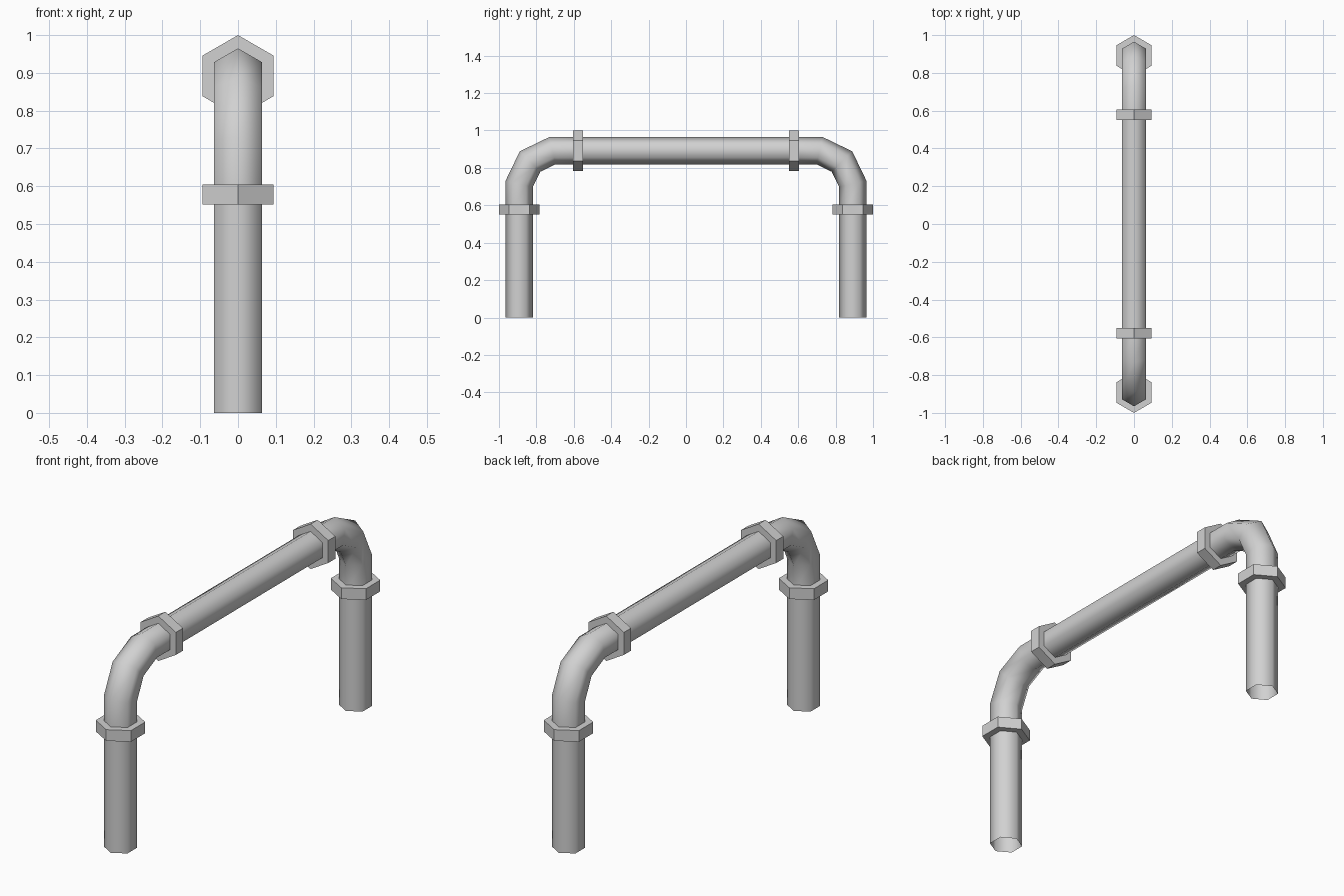
import bpy, bmesh
from math import sin, cos, pi
from mathutils import Vector

cube = bpy.data.objects.get("Cube")
if cube:
    bpy.data.objects.remove(cube, do_unlink=True)

grey = bpy.data.materials.new("Pipe grey")
grey.use_nodes = True
colour = (0.64, 0.64, 0.64, 1)
grey.diffuse_color = colour
grey.node_tree.nodes["Principled BSDF"].inputs["Base Color"].default_value = colour

SIDES = 6
PIPE_R, NUT_R = 0.073, 0.108
AXIS = 0.892       # centre line of the legs (y) and of the crossbar (z)
JOINT = 0.578      # middle of every nut


def hex_tube(name, path, radius, capped=False):
    """Sweep a hexagon along (y, z) points with mitred corners."""
    pts = [Vector((0, y, z)) for y, z in path]
    across = Vector((1, 0, 0))
    bm = bmesh.new()
    rings = []
    for i, p in enumerate(pts):
        before = (p - pts[i - 1]).normalized() if i else None
        after = (pts[i + 1] - p).normalized() if i + 1 < len(pts) else None
        d_in, d_out = before or after, after or before
        tangent = (d_in + d_out).normalized()
        up = across.cross(tangent) / tangent.dot(d_in)
        rings.append([bm.verts.new(p + radius * (sin(a) * across + cos(a) * up))
                      for a in (2 * pi * k / SIDES for k in range(SIDES))])
    for r0, r1 in zip(rings, rings[1:]):
        for k in range(SIDES):
            n = (k + 1) % SIDES
            bm.faces.new((r0[k], r0[n], r1[n], r1[k]))
    if capped:
        bm.faces.new(rings[0])
        bm.faces.new(rings[-1])
    bmesh.ops.recalc_face_normals(bm, faces=bm.faces)
    # Make sure open tubes face outwards
    face = bm.faces[0]
    mid = (pts[0] + pts[1]) / 2
    if face.normal.dot(face.calc_center_median() - mid) < 0:
        bmesh.ops.reverse_faces(bm, faces=bm.faces)
    for f in bm.faces:
        f.smooth = len(f.verts) == 4 and not capped
    mesh = bpy.data.meshes.new(name)
    bm.to_mesh(mesh)
    bm.free()
    mesh.materials.append(grey)
    obj = bpy.data.objects.new(name, mesh)
    bpy.context.collection.objects.link(obj)


# Long horizontal pipe
hex_tube("crossbar", [(-JOINT, AXIS), (JOINT, AXIS)], PIPE_R)

# Leg, elbow and the two hexagonal nuts at each end
HALF = 0.027
for side, s in (("front", -1), ("back", 1)):
    y = s * AXIS
    hex_tube(side + "_leg", [(y, 0), (y, JOINT)], PIPE_R)
    hex_tube(side + "_elbow",
             [(y, JOINT), (y, 0.714), (s * 0.834, 0.834), (s * 0.714, AXIS), (s * JOINT, AXIS)],
             PIPE_R)
    hex_tube(side + "_leg_nut", [(y, JOINT - HALF), (y, JOINT + HALF)], NUT_R, True)
    hex_tube(side + "_crossbar_nut",
             [(s * (JOINT - HALF), AXIS), (s * (JOINT + HALF), AXIS)], NUT_R, True)
